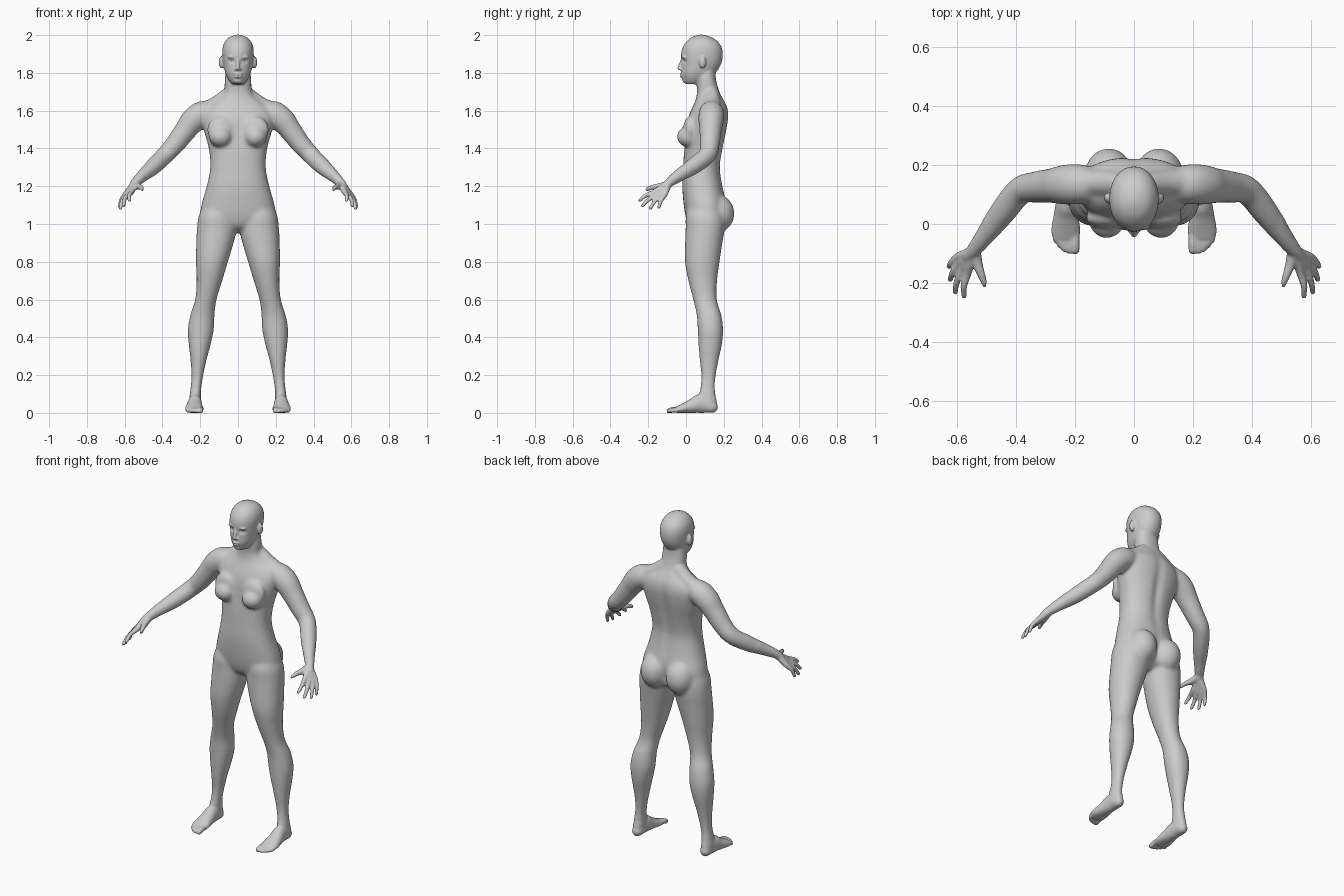
import bpy, bmesh, math
from mathutils import Vector, Matrix

bm = bmesh.new()


def spline(rows, steps=4):
    """Catmull-Rom refinement of a list of section rows."""
    out = []
    for i in range(len(rows) - 1):
        a, b = rows[max(i - 1, 0)], rows[i]
        c, d = rows[i + 1], rows[min(i + 2, len(rows) - 1)]
        for k in range(steps):
            t = k / steps
            out.append([0.5 * (2 * q + (r - p) * t + (2 * p - 5 * q + 4 * r - s) * t * t
                               + (3 * q - p - 3 * r + s) * t ** 3) for p, q, r, s in zip(a, b, c, d)])
    return out + [list(rows[-1])]


def skin(rings):
    """Closed surface through rings of points."""
    vs = [[bm.verts.new(p) for p in r] for r in rings]
    n = len(vs[0])
    for a, b in zip(vs, vs[1:]):
        for i in range(n):
            bm.faces.new((a[i], a[(i + 1) % n], b[(i + 1) % n], b[i]))
    for end in (vs[0], vs[-1]):
        c = bm.verts.new(sum((v.co for v in end), Vector()) / n)
        for i in range(n):
            bm.faces.new((end[i], end[(i + 1) % n], c))


def loft(rows, power=2.0, side=1, n=32):
    """Horizontal sections: z, centre x, half width, front y, back y."""
    rings = []
    for z, cx, rx, yf, yb in spline(rows):
        ring = []
        for i in range(n):
            c, s = math.cos(2 * math.pi * i / n), math.sin(2 * math.pi * i / n)
            x = math.copysign(abs(c) ** (2 / power), c) * rx
            y = math.copysign(abs(s) ** (2 / power), s) * (yb - yf) / 2
            ring.append((side * (cx + x), (yf + yb) / 2 + y, z))
        rings.append(ring)
    skin(rings)


def limb(rows, side=1, n=20, cap=True):
    """Tube along a path: x, y, z, side radius, upright radius, with rounded ends."""
    pts = spline([r if len(r) == 5 else (*r, r[3]) for r in rows])
    rings = []
    for i, p in enumerate(pts):
        t = (Vector(pts[min(i + 1, len(pts) - 1)][:3]) - Vector(pts[max(i - 1, 0)][:3])).normalized()
        u = t.cross(Vector((0, 0, 1))).normalized()
        v = u.cross(t)
        steps = [(0, 1)]
        if i == 0:
            steps = [(-.9, .3), (-.6, .75), (0, 1)]
        elif i == len(pts) - 1:
            steps = [(0, 1), (.6, .75), (.9, .3)]
        for off, k in steps:
            c = Vector(p[:3]) + t * off * min(p[3], p[4])
            ring = [c + (u * math.cos(a) * p[3] + v * math.sin(a) * p[4]) * k
                    for a in (2 * math.pi * j / n for j in range(n))]
            rings.append([(side * q.x, q.y, q.z) for q in ring])
    skin(rings)


def blob(c, r, side=1):
    m = Matrix.Translation((side * c[0], c[1], c[2])) @ Matrix.Diagonal((*r, 1))
    bmesh.ops.create_uvsphere(bm, u_segments=24, v_segments=16, radius=1, matrix=m)


# torso and neck
loft([(.955, 0, .03, .06, .14), (.985, 0, .13, .02, .19), (1.03, 0, .195, 0, .21),
      (1.1, 0, .194, -.012, .215), (1.2, 0, .166, -.02, .195), (1.3, 0, .147, -.016, .182),
      (1.4, 0, .155, -.01, .197), (1.5, 0, .182, .0, .217), (1.57, 0, .19, .014, .226),
      (1.62, 0, .165, .035, .22), (1.66, 0, .11, .052, .2), (1.7, 0, .075, .058, .178),
      (1.76, 0, .07, .055, .16), (1.82, 0, .065, .06, .155)], 2.3)

# head
loft([(1.74, 0, .03, .002, .08), (1.755, 0, .044, -.012, .11), (1.775, 0, .057, -.02, .135),
      (1.8, 0, .068, -.025, .158), (1.84, 0, .077, -.023, .183), (1.88, 0, .082, -.026, .194),
      (1.92, 0, .083, -.023, .193), (1.955, 0, .075, -.007, .178), (1.982, 0, .055, .02, .148),
      (1.996, 0, .03, .048, .115), (2.002, 0, .008, .07, .09)], 2.1)

# nose, lips and chin
limb([(0, -.02, 1.874, .007), (0, -.03, 1.847, .008), (0, -.036, 1.825, .011)])
blob((0, -.022, 1.793), (.024, .012, .0065))
blob((0, -.02, 1.779), (.021, .012, .0065))
blob((0, -.001, 1.759), (.026, .018, .015))

fingers = [((.565, -.17, 1.168), (.576, -.25, 1.122)), ((.581, -.153, 1.157), (.607, -.236, 1.092)),
           ((.592, -.134, 1.153), (.624, -.192, 1.078)), ((.598, -.112, 1.155), (.628, -.146, 1.085))]
toes = [(.199, -.09, .015), (.219, -.092, .0115), (.236, -.085, .011), (.251, -.073, .0105), (.265, -.055, .0105)]

for s in (1, -1):
    # brow, nostril and ear
    blob((.031, -.01, 1.884), (.026, .012, .008), s)
    blob((.011, -.025, 1.819), (.0085, .011, .008), s)
    blob((.087, .088, 1.856), (.015, .018, .033), s)
    # breast, buttock and shoulder slope
    blob((.092, .014, 1.462), (.062, .063, .056), s)
    blob((.09, .02, 1.5), (.075, .035, .07), s)
    blob((.085, .155, 1.055), (.086, .102, .105), s)
    limb([(.045, .135, 1.69, .04), (.11, .14, 1.635, .045), (.18, .14, 1.6, .045)], s)
    # leg
    loft([(1.12, .1, .07, .03, .18), (1.05, .109, .097, .0, .2), (.98, .112, .105, -.002, .205),
          (.9, .122, .099, -.005, .193), (.8, .138, .085, -.006, .178), (.7, .151, .068, .012, .165),
          (.6, .17, .057, .038, .163), (.52, .188, .064, .056, .187), (.44, .197, .069, .062, .197),
          (.36, .203, .058, .066, .19), (.28, .209, .043, .072, .173), (.19, .216, .031, .08, .157),
          (.11, .225, .029, .072, .154), (.06, .228, .032, .058, .163), (.03, .229, .029, .06, .165)], 2.1, s)
    # foot and toes
    limb([(.228, .14, .032, .031, .032), (.228, .08, .05, .036, .05), (.23, .03, .037, .042, .037),
          (.231, -.02, .024, .05, .024), (.231, -.045, .018, .046, .018)], s)
    for x, y, r in toes:
        limb([(x, -.02, .022, r), (x, y / 2 - .02, .019, r), (x, y, .012, r)], s, 12)
    # arm
    limb([(.12, .13, 1.59, .055), (.185, .135, 1.585, .068), (.235, .133, 1.55, .068),
          (.275, .13, 1.5, .06), (.335, .125, 1.42, .053), (.386, .112, 1.365, .048),
          (.445, .04, 1.307, .045), (.5, -.035, 1.258, .034), (.54, -.085, 1.222, .025),
          (.56, -.11, 1.195, .022)], s)
    # palm bones with fingers
    for k, t in fingers:
        a, b = Vector(k), Vector(t)
        w = Vector((.548, -.095, 1.21)).lerp(a, .12)
        m = a.lerp(b, .5) + Vector((.006, -.002, .006))
        limb([(*w, .02), (*w.lerp(a, .6), .017), (*a, .0145), (*m, .0115), (*a.lerp(b, .94), .0095)], s, 12)
    limb([(.538, -.092, 1.212, .02), (.53, -.135, 1.2, .018), (.516, -.175, 1.195, .0135),
          (.504, -.206, 1.184, .0105)], s, 12)

bmesh.ops.recalc_face_normals(bm, faces=bm.faces)
mesh = bpy.data.meshes.new("body")
bm.to_mesh(mesh)
bm.free()
body = bpy.data.objects.new("body", mesh)
bpy.context.collection.objects.link(body)
bpy.context.view_layer.objects.active = body
body.select_set(True)

# fuse all the parts into one skin
mod = body.modifiers.new("fuse", 'REMESH')
mod.mode = 'VOXEL'
mod.voxel_size = .0052
bpy.ops.object.modifier_apply(modifier="fuse")

# press in hollows: centre, radius, push
brushes = [((.033, -.016, 1.863), (.018, .03, .011), .012),
           ((0, -.034, 1.786), (.022, .012, .003), .005),
           ((.097, .084, 1.858), (.012, .008, .016), .004),
           ((0, .21, 1.42), (.024, .06, .2), -.014),
           ((0, .22, 1.04), (.014, .06, .07), -.02),
           ((0, -.02, 1.46), (.02, .05, .07), .006)]
group = body.vertex_groups.new(name="broad")
broad = []
for v in body.data.vertices:
    x, y, z = abs(v.co.x), v.co.y, v.co.z
    for c, r, push in brushes:
        d = ((x - c[0]) / r[0]) ** 2 + ((y - c[1]) / r[1]) ** 2 + ((z - c[2]) / r[2]) ** 2
        if d < 8:
            v.co.y += push * math.exp(-d)
    if .12 < z < 1.72 and x < .5:
        broad.append(v.index)
group.add(broad, 1, 'REPLACE')

# soften broad forms more than face, hands and feet
for name, count, grp in (("broad_soften", 45, "broad"), ("fine_soften", 5, "")):
    mod = body.modifiers.new(name, 'SMOOTH')
    mod.factor = .5
    mod.iterations = count
    mod.vertex_group = grp
    bpy.ops.object.modifier_apply(modifier=name)
low = min(v.co.z for v in body.data.vertices)
for v in body.data.vertices:
    v.co.z = max(v.co.z, max(low, .002)) - max(low, .002) * max(0, 1 - v.co.z / .1)
bpy.ops.object.shade_smooth()

# eyes
for s, name in ((1, "left_eye"), (-1, "right_eye")):
    bpy.ops.mesh.primitive_uv_sphere_add(segments=24, ring_count=16, radius=.014, location=(s * .033, .008, 1.862))
    bpy.context.object.name = name
    bpy.ops.object.shade_smooth()
